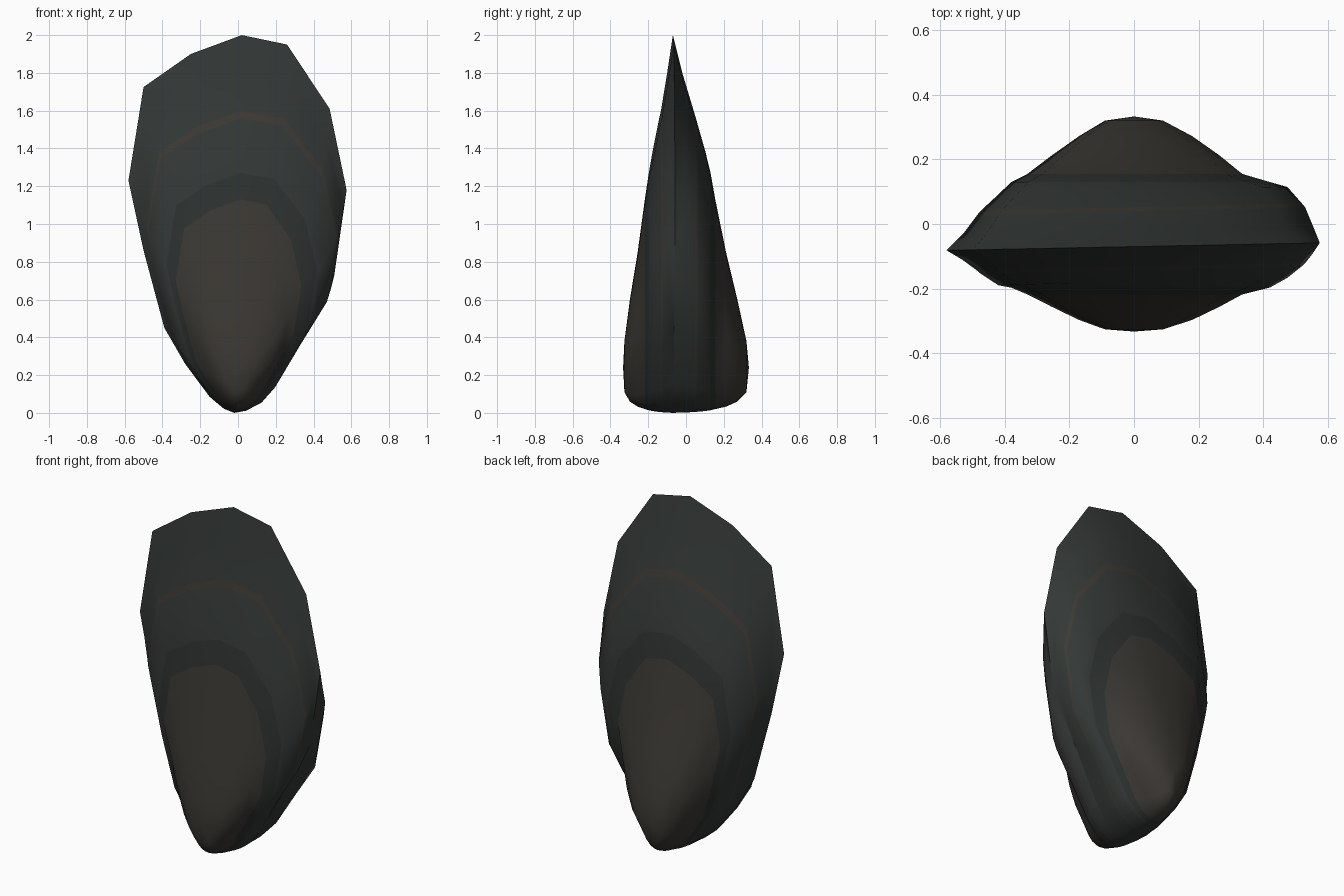
import bpy, bmesh

# Shell outline seen from the front (x, z), counter-clockwise from the lower tip
OUTLINE = [(-0.02, 0.0), (0.045, 0.012), (0.13, 0.06), (0.21, 0.16), (0.36, 0.45),
           (0.51, 0.73), (0.575, 1.18), (0.485, 1.61), (0.26, 1.95), (0.02, 2.0),
           (-0.25, 1.90), (-0.50, 1.725), (-0.58, 1.23), (-0.50, 0.86),
           (-0.39, 0.45), (-0.28, 0.26), (-0.15, 0.085), (-0.075, 0.022)]

# Growth rings: top z, bottom z, left width, right width, front y, back y, zone outside the ring
RINGS = [(2.00, 0.000, 0.58, 0.575, -0.070, -0.070, 0),
         (1.80, 0.002, 0.53, 0.555, -0.100, -0.020, 0),
         (1.60, 0.004, 0.485, 0.53, -0.133, 0.040, 0),
         (1.56, 0.005, 0.475, 0.52, -0.142, 0.052, 1),
         (1.38, 0.010, 0.42, 0.475, -0.178, 0.103, 0),
         (1.27, 0.014, 0.38, 0.42, -0.197, 0.130, 0),
         (1.13, 0.020, 0.33, 0.335, -0.218, 0.155, 2),
         (0.85, 0.033, 0.255, 0.265, -0.256, 0.212, 3),
         (0.60, 0.060, 0.17, 0.18, -0.297, 0.272, 3),
         (0.38, 0.110, 0.09, 0.09, -0.326, 0.320, 3)]


def material(name, rgb):
    m = bpy.data.materials.new(name)
    m.diffuse_color = (*rgb, 1)
    return m


MATS = [material("dark_green_shell", (0.033, 0.039, 0.036)),
        material("brown_growth_line", (0.047, 0.041, 0.033)),
        material("dark_band", (0.026, 0.031, 0.029)),
        material("brown_crown", (0.044, 0.040, 0.034))]


def valve(name, back):
    bm = bmesh.new()
    loops = []
    for i, (top, bottom, left, right, yf, yb, zone) in enumerate(RINGS):
        y = yb if back else yf
        loop = []
        for x, z in OUTLINE:
            sx = right / 0.575 if x > 0 else left / 0.58
            tilt = 0.02 * x if i < 5 else 0
            loop.append(bm.verts.new((x * sx, y + tilt,
                                      bottom + z / 2 * (top - bottom))))
        if loops:
            prev = loops[-1]
            for k in range(len(loop)):
                j = (k + 1) % len(loop)
                bm.faces.new((prev[k], prev[j], loop[j], loop[k])).material_index = zone
        loops.append(loop)
    # rounded crown closes the valve
    peak = bm.verts.new((0, 0.333 if back else -0.333, 0.24))
    last = loops[-1]
    for k in range(len(last)):
        bm.faces.new((last[k], last[(k + 1) % len(last)], peak)).material_index = 3
    if back:
        bmesh.ops.reverse_faces(bm, faces=bm.faces[:])
    for f in bm.faces:
        f.smooth = True
    mesh = bpy.data.meshes.new(name)
    bm.to_mesh(mesh)
    bm.free()
    for m in MATS:
        mesh.materials.append(m)
    bpy.context.collection.objects.link(bpy.data.objects.new(name, mesh))


# Two halves meeting in a sharp seam
valve("front_valve", False)
valve("back_valve", True)
